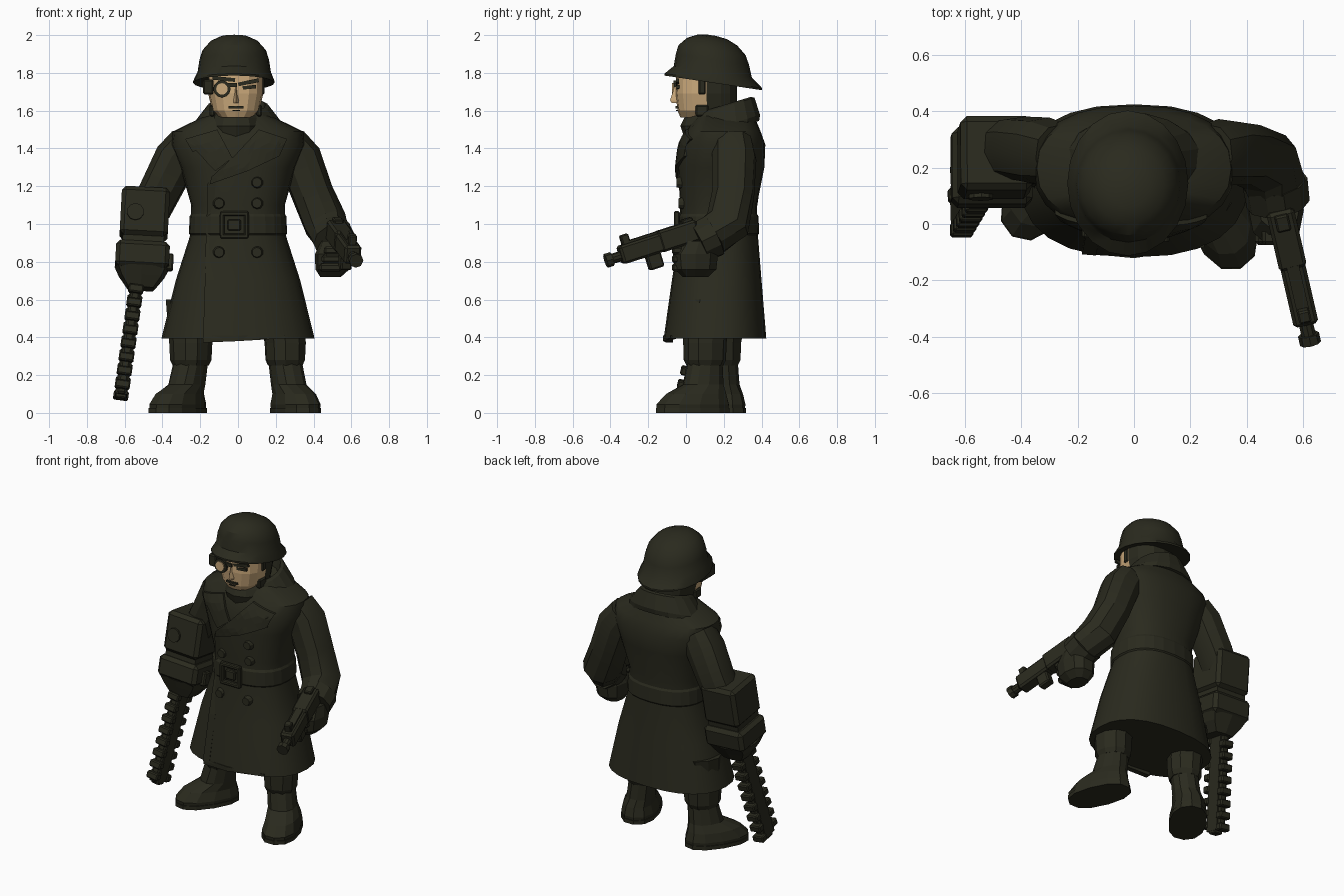
import bpy, bmesh, math
from mathutils import Vector, Matrix

cube = bpy.data.objects.get("Cube")
if cube:
    bpy.data.objects.remove(cube, do_unlink=True)


def material(name, rgb):
    m = bpy.data.materials.new(name)
    m.use_nodes = True
    m.diffuse_color = (*rgb, 1)
    bsdf = m.node_tree.nodes["Principled BSDF"]
    bsdf.inputs["Base Color"].default_value = (*rgb, 1)
    bsdf.inputs["Roughness"].default_value = 0.9
    return m


DARK = material("dark olive", (0.023, 0.023, 0.013))
SKIN = material("skin tan", (0.6, 0.4, 0.2))


def finish(name, bm, mats=(DARK,), smooth=False):
    bmesh.ops.recalc_face_normals(bm, faces=bm.faces[:])
    me = bpy.data.meshes.new(name)
    bm.to_mesh(me)
    bm.free()
    for m in mats:
        me.materials.append(m)
    ob = bpy.data.objects.new(name, me)
    bpy.context.collection.objects.link(ob)
    if smooth:
        bpy.ops.object.select_all(action="DESELECT")
        ob.select_set(True)
        bpy.context.view_layer.objects.active = ob
        bpy.ops.object.shade_smooth_by_angle(angle=math.radians(32))
    return ob


def skin(name, rings, mats=(DARK,), smooth=False):
    """Bridge a list of equal point rings into a capped skin."""
    bm = bmesh.new()
    vs = [[bm.verts.new(p) for p in r] for r in rings]
    n = len(vs[0])
    for a, b in zip(vs, vs[1:]):
        for i in range(n):
            bm.faces.new((a[i], a[(i + 1) % n], b[(i + 1) % n], b[i]))
    bm.faces.new(vs[0])
    bm.faces.new(vs[-1])
    return finish(name, bm, mats, smooth)


def oval(n, rx, ry, p=2.0):
    for i in range(n):
        c, s = math.cos(math.tau * i / n), math.sin(math.tau * i / n)
        yield (math.copysign(abs(c) ** (2 / p) * rx, c),
               math.copysign(abs(s) ** (2 / p) * ry, s))


def loft(name, rings, n=16, p=2.0, tilt=0.0, mat=None, **kw):
    """Stack ovals given as (z, x, y, half width, half depth)."""
    mat = mat or Matrix()
    return skin(name, [[mat @ Vector((cx + x, cy + y, z + tilt * y))
                        for x, y in oval(n, rx, ry, p)]
                       for z, cx, cy, rx, ry in rings], **kw)


def frame(a, b, up):
    """Matrix at a with its Z axis pointing to b and Y close to up."""
    a, b = Vector(a), Vector(b)
    z = (b - a).normalized()
    x = Vector(up).cross(z).normalized()
    m = Matrix((x, z.cross(x), z)).transposed().to_4x4()
    m.translation = a
    return m


def limb(name, path, n=10, p=2.3, **kw):
    pts = [Vector(q[:3]) for q in path]
    rings = []
    for i, q in enumerate(path):
        d = pts[min(i + 1, len(pts) - 1)] - pts[max(i - 1, 0)]
        m = frame(pts[i], pts[i] + d, (0, 1, 0.3))
        rings.append([m @ Vector((x, y, 0)) for x, y in oval(n, q[3], q[3], p)])
    return skin(name, rings, **kw)


def box(name, loc, size, mat=None, bevel=0.0, rot=0.0, mats=(DARK,)):
    bm = bmesh.new()
    m = (mat or Matrix()) @ Matrix.Translation(loc) @ Matrix.Rotation(rot, 4, "Y")
    bmesh.ops.create_cube(bm, size=1, matrix=m @ Matrix.Diagonal((*size, 1)))
    if bevel:
        bmesh.ops.bevel(bm, geom=bm.edges[:], offset=bevel, segments=1, affect="EDGES")
    return finish(name, bm, mats)


def disc(name, loc, r, depth, mat=None, axis="Y", n=10, top=1.0, mats=(DARK,)):
    """Short cylinder along an axis; top scales the far end."""
    bm = bmesh.new()
    turn = Matrix.Rotation(math.pi / 2, 4, "X") if axis == "Y" else Matrix()
    bmesh.ops.create_cone(bm, cap_ends=True, segments=n, radius1=r, radius2=r * top, depth=depth,
                          matrix=(mat or Matrix()) @ Matrix.Translation(loc) @ turn)
    return finish(name, bm, mats)


def front(rings, x, z, p):
    """Front surface y of a loft at x, z."""
    for a, b in zip(rings, rings[1:]):
        if a[0] <= z <= b[0]:
            t = (z - a[0]) / (b[0] - a[0])
            _, cx, cy, rx, ry = [u + (v - u) * t for u, v in zip(a, b)]
            return cy - ry * max(0.0, 1 - abs((x - cx) / rx) ** p) ** (1 / p)
    return rings[-1][2]


# Coat
COAT_P = 2.4
COAT = [(z, 0, (f + b) / 2, w, (b - f) / 2) for z, w, f, b in (
    (0.395, 0.405, -0.118, 0.425), (0.7, 0.33, -0.075, 0.40), (0.95, 0.25, -0.035, 0.38),
    (1.1, 0.248, -0.03, 0.375), (1.3, 0.305, -0.045, 0.415), (1.42, 0.355, -0.03, 0.42),
    (1.49, 0.345, 0.0, 0.395), (1.575, 0.17, 0.05, 0.36))]
loft("coat", COAT, n=24, p=COAT_P, smooth=True)
loft("belt", [(0.94, 0, 0.172, 0.252, 0.207), (0.95, 0, 0.172, 0.26, 0.215),
              (1.04, 0, 0.172, 0.256, 0.212), (1.055, 0, 0.172, 0.248, 0.203)], n=24, p=COAT_P)
for i, z in enumerate((1.055, 0.935)):
    box(f"buckle_bar_{i}", (-0.02, -0.048, z), (0.15, 0.03, 0.025), bevel=0.006)
for i, x in enumerate((-0.085, 0.045)):
    box(f"buckle_side_{i}", (x, -0.048, 0.995), (0.025, 0.03, 0.12), bevel=0.006)
box("buckle_plate", (-0.02, -0.045, 0.995), (0.07, 0.03, 0.06), bevel=0.006)
for i, (x, z) in enumerate(((0.1, 1.22), (0.1, 1.11), (-0.1, 1.11), (0.1, 0.85), (-0.1, 0.85))):
    disc(f"button_{i}", (x, front(COAT, x, z, COAT_P) - 0.003, z), 0.034, 0.032, top=0.75)


def plate(name, outline, lift=0.014, thick=0.03):
    """Cloth panel laid over the front of the coat."""
    bm = bmesh.new()
    bm.faces.new([bm.verts.new((x, 0, z)) for x, z in outline])
    bmesh.ops.triangulate(bm, faces=bm.faces[:])
    bmesh.ops.subdivide_edges(bm, edges=bm.edges[:], cuts=3, use_grid_fill=True)
    for v in bm.verts:
        v.co.y = front(COAT, v.co.x, v.co.z, COAT_P) - lift
    back = bmesh.ops.extrude_face_region(bm, geom=bm.faces[:], use_keep_orig=True)["geom"]
    for v in back:
        if isinstance(v, bmesh.types.BMVert):
            v.co.y += thick
    finish(name, bm)


plate("left_lapel", ((0.11, 1.5), (0.26, 1.45), (0.2, 1.41), (0.22, 1.36), (0.05, 1.28),
                     (-0.15, 1.21), (-0.14, 1.25), (-0.02, 1.36)))
plate("right_lapel", ((-0.11, 1.5), (-0.28, 1.45), (-0.24, 1.38), (-0.19, 1.41), (-0.17, 1.33),
                      (-0.12, 1.28), (-0.03, 1.35)))
# Overlapping edge of the coat, hanging a little below the hem
flap = []
for z, x in ((1.22, -0.16), (1.06, -0.165), (0.93, -0.17), (0.7, -0.175), (0.396, -0.185)):
    y = front(COAT, x, z, COAT_P)
    flap.append([(x, y - 0.008, z), (x + 0.05, y - 0.012, z), (x + 0.05, y + 0.03, z), (x, y + 0.03, z)])
skin("coat_flap_edge", flap)
skin("front_hem", [[(x, front(COAT, x, 0.4, COAT_P) + d, z) for d, z in
                    ((-0.004, 0.41), (-0.004, low), (0.03, low), (0.03, 0.41))]
                   for x, low in ((-0.185, 0.372), (0.0, 0.38), (0.25, 0.395))])
loft("coat_collar", [(1.49, 0, 0.2, 0.26, 0.19), (1.52, 0, 0.2, 0.245, 0.195),
                     (1.62, 0, 0.2, 0.165, 0.165), (1.63, 0, 0.2, 0.145, 0.145),
                     (1.56, 0, 0.2, 0.13, 0.13)], n=18, tilt=0.3)
loft("scarf", [(1.46, -0.01, 0.14, 0.14, 0.15), (1.52, -0.01, 0.13, 0.145, 0.16),
               (1.56, -0.01, 0.13, 0.13, 0.14), (1.6, -0.01, 0.15, 0.12, 0.12)], n=12)

# Head
HEAD = [(z, -0.012, (f + 0.27) / 2, w, (0.27 - f) / 2) for z, w, f in (
    (1.565, 0.09, -0.03), (1.6, 0.125, -0.045), (1.69, 0.146, -0.055), (1.82, 0.146, -0.05))]
head = loft("head", HEAD, n=16, p=2.6, mats=(DARK, SKIN))
for f in head.data.polygons:
    f.material_index = int(f.center.y < 0.1)
for side in (-1, 1):
    box(f"sideburn_{side}", (-0.012 + side * 0.137, 0.085, 1.73), (0.03, 0.04, 0.09), bevel=0.008)
    box(f"chin_strap_{side}", (-0.012 + side * 0.125, 0.085, 1.6), (0.03, 0.07, 0.06), bevel=0.008)


def face_mark(name, x, z, w, h, rot=0.0):
    box(name, (x, front(HEAD, x, z, 2.6), z), (w, 0.016, h), rot=rot)


face_mark("mouth", -0.01, 1.618, 0.08, 0.012)
face_mark("lower_lip_shadow", -0.01, 1.6, 0.04, 0.006)
face_mark("left_brow", 0.055, 1.75, 0.11, 0.02, -0.2)
face_mark("left_eye", 0.06, 1.724, 0.07, 0.018, -0.1)
face_mark("right_brow", -0.075, 1.768, 0.12, 0.02, 0.1)
skin("nose", [[(x - 0.01, y, z) for x, y in ((-w, 0.0), (0, -d), (w, 0.0))]
              for z, w, d in ((1.64, 0.034, 0.075), (1.655, 0.034, 0.085), (1.74, 0.014, 0.057))],
     mats=(SKIN,))
# Eyepiece over the right eye
box("eyepiece_strap", (-0.157, 0.025, 1.725), (0.055, 0.15, 0.08), bevel=0.008)
box("eyepiece_bridge", (-0.03, -0.05, 1.735), (0.05, 0.024, 0.022))
disc("eyepiece_rim", (-0.085, -0.042, 1.715), 0.046, 0.05, n=12)
disc("eyepiece_lens", (-0.085, -0.069, 1.715), 0.031, 0.008, n=12, mats=(SKIN,))

# Helmet
loft("helmet", [(1.77, -0.02, 0.13, 0.15, 0.16), (1.747, -0.022, 0.145, 0.215, 0.258),
                (1.758, -0.022, 0.145, 0.215, 0.258), (1.805, -0.02, 0.142, 0.194, 0.207),
                (1.87, -0.02, 0.14, 0.184, 0.194), (1.92, -0.02, 0.138, 0.168, 0.178),
                (1.965, -0.02, 0.138, 0.128, 0.133), (1.99, -0.02, 0.138, 0.075, 0.08),
                (1.999, -0.02, 0.138, 0.02, 0.02)], n=20, tilt=-0.15, smooth=True)

# Legs and boots
for side, x, y, yaw, out in (("left", 0.25, 0.1, 0.36, 0.028), ("right", -0.25, 0.18, -0.58, -0.03)):
    m = Matrix.Translation((x, y, 0)) @ Matrix.Rotation(yaw, 4, "Z")
    loft(f"{side}_trouser", [(0.25, 0, 0, 0.09, 0.095), (0.28, 0, 0, 0.103, 0.11),
                             (0.37, 0, 0, 0.108, 0.113), (0.6, -0.02, 0.02, 0.12, 0.125)],
         n=10, p=2.3, mat=m)
    loft(f"{side}_boot", [(0.0, out, -0.08, 0.108, 0.2), (0.045, out, -0.08, 0.113, 0.205),
                          (0.1, out, -0.06, 0.1, 0.17), (0.15, out / 2, -0.015, 0.088, 0.11),
                          (0.27, 0, 0, 0.086, 0.093)], n=12, p=2.3, mat=m)
    loft(f"{side}_boot_sole", [(0.0, out, -0.08, 0.116, 0.208), (0.025, out, -0.08, 0.116, 0.208)],
         n=12, p=2.3, mat=m)

# Arms
limb("left_sleeve", ((0.265, 0.25, 1.43, 0.105), (0.325, 0.255, 1.35, 0.118), (0.395, 0.25, 1.16, 0.112),
                     (0.465, 0.22, 1.0, 0.118), (0.505, 0.13, 0.93, 0.105)), smooth=True)
limb("left_cuff", ((0.5, 0.15, 0.94, 0.112), (0.512, 0.07, 0.9, 0.108)))
limb("right_sleeve", ((-0.265, 0.25, 1.43, 0.105), (-0.325, 0.26, 1.35, 0.118),
                      (-0.41, 0.27, 1.18, 0.112), (-0.46, 0.265, 1.08, 0.108)), smooth=True)

# Left hand
loft("left_hand", [(0.72, 0.49, 0.05, 0.055, 0.07), (0.76, 0.5, 0.05, 0.09, 0.115),
                   (0.84, 0.505, 0.05, 0.098, 0.125), (0.91, 0.515, 0.07, 0.075, 0.09)], n=10, p=2.4)
for i in range(3):
    box(f"left_finger_{i}", (0.49 + 0.012 * i, -0.045, 0.77 + 0.045 * i), (0.12, 0.06, 0.044), bevel=0.012)

# Pistol
G = frame((0.515, 0.06, 0.965), (0.628, -0.43, 0.808), (0, 0, 1))
box("pistol_body", (0, 0, 0.22), (0.09, 0.1, 0.44), G, 0.012)
box("pistol_receiver", (0, 0.005, 0.11), (0.1, 0.115, 0.22), G, 0.012)
box("pistol_rail", (0, 0.052, 0.2), (0.045, 0.02, 0.38), G)
box("pistol_rear_sight", (0, 0.06, 0.04), (0.05, 0.04, 0.06), G, 0.006)
box("pistol_front_sight", (0, 0.07, 0.39), (0.045, 0.06, 0.045), G, 0.006)
box("pistol_magazine", (0, -0.08, 0.27), (0.06, 0.09, 0.08), G, 0.008)
box("pistol_grip", (-0.01, -0.11, 0.08), (0.06, 0.15, 0.075), G, 0.008)
disc("pistol_barrel", (0, -0.005, 0.47), 0.027, 0.1, G, "Z")
disc("pistol_muzzle", (0, -0.005, 0.505), 0.038, 0.035, G, "Z", n=8)

# Saw gauntlet
S = frame((-0.487, 0.255, 1.18), (-0.515, 0.175, 0.66), (0, 1, 0))
box("gauntlet_upper", (0, 0, 0.13), (0.255, 0.265, 0.26), S, 0.022)
box("gauntlet_neck", (0, 0, 0.27), (0.22, 0.22, 0.06), S)
box("gauntlet_lower", (0, 0, 0.36), (0.285, 0.275, 0.14), S, 0.022)
loft("gauntlet_taper", [(0.42, 0, 0, 0.145, 0.135), (0.47, 0, 0, 0.12, 0.11),
                        (0.53, 0, 0, 0.075, 0.08)], n=8, p=5, mat=S)
disc("gauntlet_cap", (0.05, -0.134, 0.14), 0.045, 0.025, S)
box("gauntlet_handle", (-0.145, -0.03, 0.385), (0.04, 0.06, 0.09), S, 0.008)
# Saw blade
B = frame((-0.535, 0.175, 0.69), (-0.622, 0.03, 0.075), (0, 1, 0))
box("saw_bar", (0, 0, 0.3), (0.05, 0.12, 0.64), B, 0.01)
box("saw_chain", (0, 0, 0.31), (0.064, 0.095, 0.62), B)
for i in range(8):
    for side in (-1, 1):
        z = 0.05 + 0.075 * i + (0.03 if side > 0 else 0)
        box(f"saw_tooth_{side}_{i}", (0, side * 0.066, z), (0.08, 0.05, 0.044), B, 0.007)
box("saw_tip_tooth", (0, 0, 0.625), (0.06, 0.06, 0.025), B, 0.006)
